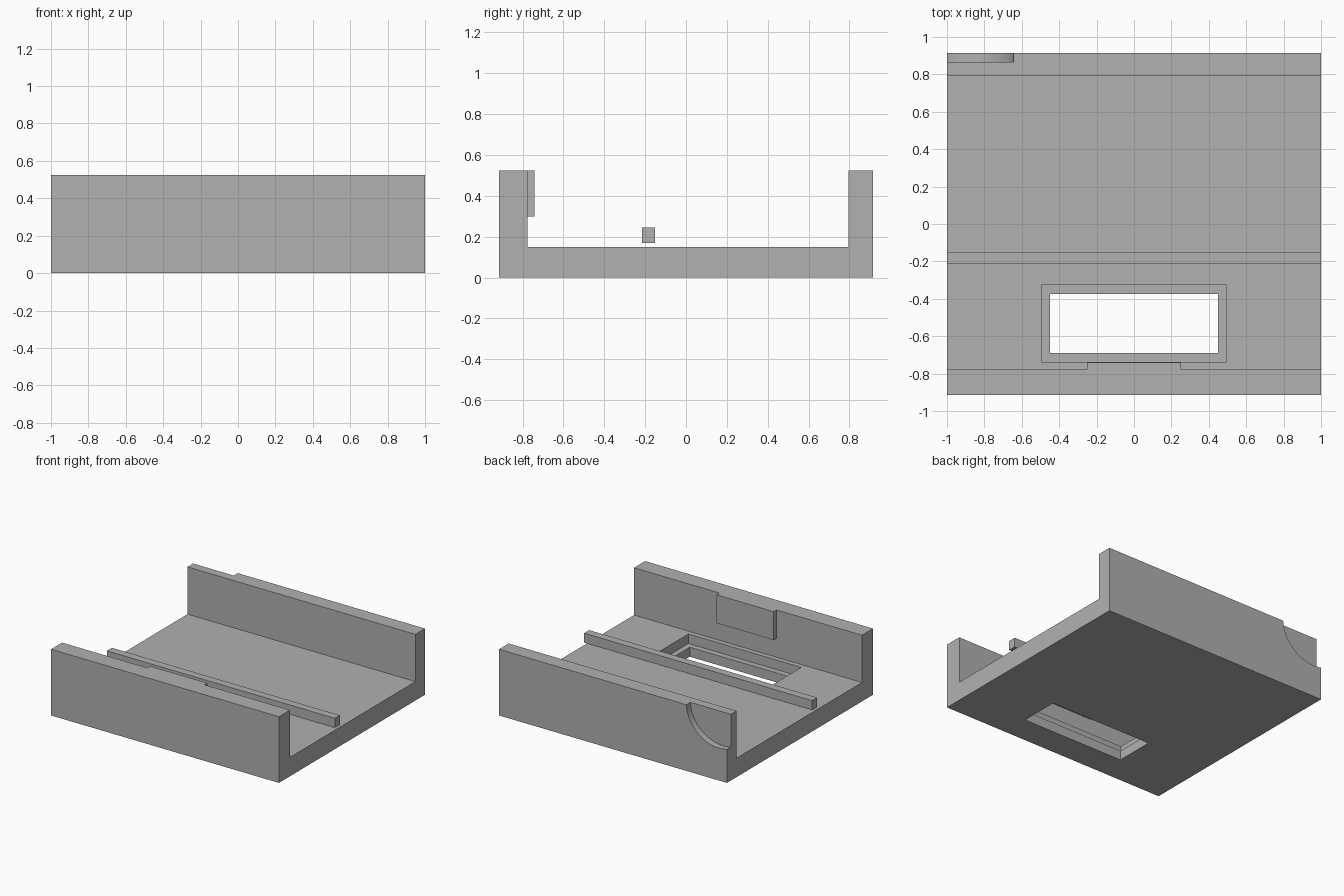
import bpy, bmesh, math
from mathutils import Vector

if "Cube" in bpy.data.objects:
    bpy.data.objects.remove(bpy.data.objects["Cube"])

grey = bpy.data.materials.new("light_grey")
grey.use_nodes = True
colour = (0.44, 0.44, 0.44, 1)
grey.diffuse_color = colour
grey.node_tree.nodes["Principled BSDF"].inputs["Base Color"].default_value = colour


def prism(name, outline, shift):
    """Extrude a closed outline along the shift vector."""
    bm = bmesh.new()
    face = bm.faces.new([bm.verts.new(p) for p in outline])
    ext = bmesh.ops.extrude_face_region(bm, geom=[face], use_keep_orig=True)
    moved = [v for v in ext["geom"] if isinstance(v, bmesh.types.BMVert)]
    bmesh.ops.translate(bm, verts=moved, vec=Vector(shift))
    bmesh.ops.recalc_face_normals(bm, faces=bm.faces)
    mesh = bpy.data.meshes.new(name)
    bm.to_mesh(mesh)
    bm.free()
    mesh.materials.append(grey)
    obj = bpy.data.objects.new(name, mesh)
    bpy.context.collection.objects.link(obj)
    return obj


def box(name, x0, x1, y0, y1, z0, z1):
    outline = [(x0, y0, z0), (x1, y0, z0), (x1, y1, z0), (x0, y1, z0)]
    return prism(name, outline, (0, 0, z1 - z0))


def combine(target, tool, operation):
    """Apply a boolean and discard the tool object."""
    tool.hide_render = True
    mod = target.modifiers.new(tool.name, "BOOLEAN")
    mod.operation, mod.object, mod.solver = operation, tool, "EXACT"
    bpy.context.view_layer.objects.active = target
    bpy.ops.object.modifier_apply(modifier=mod.name)
    bpy.data.objects.remove(tool)


# Channel body: floor with a wall at the front and back
depth, top, floor = 0.915, 0.525, 0.15
front_in, back_in = -0.777, 0.795
section = [(-depth, 0), (depth, 0), (depth, top), (back_in, top),
           (back_in, floor), (front_in, floor), (front_in, top), (-depth, top)]
body = prism("channel_body", [(-1, y, z) for y, z in section], (2, 0, 0))

# Stepped rectangular window through the floor
combine(body, box("window_recess", -0.495, 0.495, -0.737, -0.325, 0.075, 0.2), "DIFFERENCE")
combine(body, box("window_opening", -0.45, 0.45, -0.69, -0.375, -0.1, 0.2), "DIFFERENCE")

# Shallow round pocket in the outer corner of the back wall
cx, cz, radius, steps = -0.93, 0.545, 0.288, 64
circle = [(cx + radius * math.cos(math.tau * i / steps), 0.865,
           cz + radius * math.sin(math.tau * i / steps)) for i in range(steps)]
combine(body, prism("round_pocket", circle, (0, 0.1, 0)), "DIFFERENCE")

# Raised pad on the inside of the front wall
combine(body, box("wall_pad", -0.25, 0.25, -0.85, -0.741, 0.3, top), "UNION")

# Smooth only the curved pocket wall
bpy.ops.object.select_all(action="DESELECT")
body.select_set(True)
bpy.context.view_layer.objects.active = body
bpy.ops.object.shade_smooth_by_angle(angle=math.radians(20))

# Long bar held just above the floor
box("cross_bar", -1, 1, -0.215, -0.152, 0.17, 0.245)
